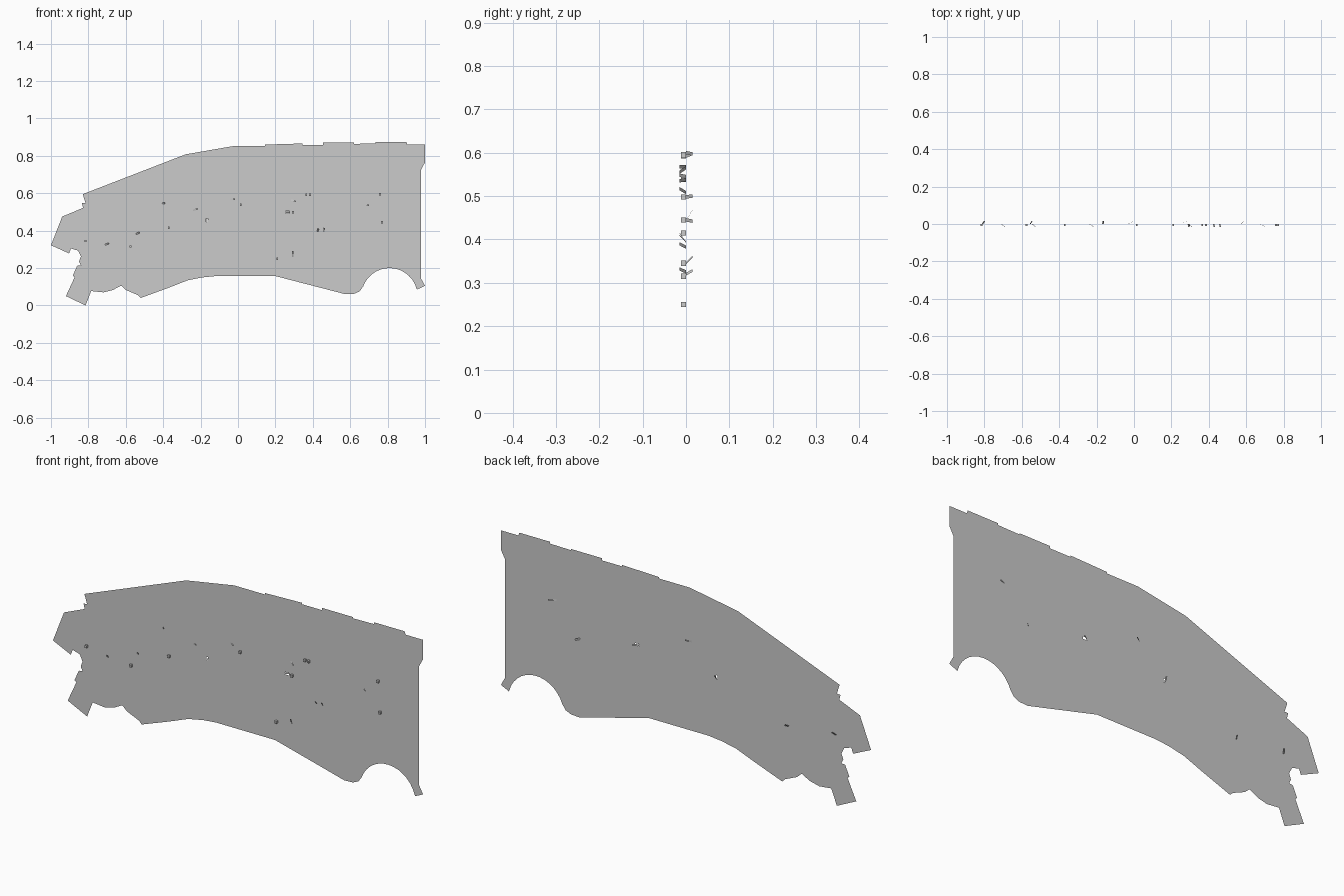
import bpy, bmesh, math
from mathutils import Vector


def arc(cx, cz, r, a0, a1, n=14):
    return [(cx + r * math.cos(math.radians(a0 + (a1 - a0) * i / n)),
             cz + r * math.sin(math.radians(a0 + (a1 - a0) * i / n))) for i in range(n + 1)]


# Panel outline in the x-z plane, clockwise from the upper left corner
outline = [(-.83, .595), (-.28, .808), (-.02, .853), (.145, .853), (.145, .86),
           (.345, .866), (.345, .859), (.455, .859), (.455, .87), (.62, .87),
           (.62, .864), (.735, .866), (.735, .875), (.9, .875), (.905, .86),
           (1, .86), (1, .765), (.978, .725), (.978, .145), (1, .105), (.957, .085)]
# Round cut-out at the lower right
outline += arc(.81, .05, .15, 16, 160)
outline += [(.65, .075), (.62, .062), (.575, .06), (.2, .157), (-.12, .157),
            (-.19, .15), (-.27, .134), (-.37, .095), (-.52, .04), (-.535, .055),
            (-.6, .083), (-.625, .106), (-.67, .082), (-.72, .07), (-.785, .077),
            (-.815, 0), (-.92, .05), (-.873, .152), (-.883, .16), (-.86, .212),
            (-.84, .215), (-.85, .235), (-.84, .262), (-.855, .293), (-.893, .305),
            (-.903, .278), (-1, .322), (-.94, .475), (-.828, .522), (-.835, .547),
            (-.815, .548)]

# Small slots through the panel: x, z, width, height
slots = [(-.166, .455, .01, .018), (.265, .498, .022, .012)]

curve = bpy.data.curves.new("panel", 'CURVE')
curve.dimensions = '2D'
curve.fill_mode = 'BOTH'


def loop(points):
    s = curve.splines.new('POLY')
    s.points.add(len(points) - 1)
    for p, (x, z) in zip(s.points, points):
        p.co = (x, z, 0, 1)
    s.use_cyclic_u = True


loop(outline)
for x, z, w, h in slots:
    loop([(x + a * w / 2, z + b * h / 2) for a, b in ((-1, -1), (1, -1), (1, 1), (-1, 1))])
panel = bpy.data.objects.new("panel", curve)
bpy.context.collection.objects.link(panel)
panel.rotation_euler.x = math.pi / 2
bpy.context.view_layer.objects.active = panel
panel.select_set(True)
bpy.ops.object.convert(target='MESH')
bpy.ops.object.transform_apply(location=False, rotation=True, scale=False)


def finish(bm, name):
    mesh = bpy.data.meshes.new(name)
    bm.to_mesh(mesh)
    bm.free()
    bpy.context.collection.objects.link(bpy.data.objects.new(name, mesh))


# Small studs on the front face: x, z
bm = bmesh.new()
for x, z in [(-.815, .345), (-.575, .315), (-.37, .415), (.015, .538), (.21, .25),
             (.365, .592), (.385, .592), (.77, .445), (.76, .595), (.295, .498)]:
    r = bmesh.ops.create_cube(bm, size=1)
    bmesh.ops.scale(bm, vec=(.01, .012, .012), verts=r['verts'])
    bmesh.ops.translate(bm, vec=(x, -.006, z), verts=r['verts'])
finish(bm, "studs")

# Thin bent tabs: x and z of the root, x and z of the tip, y of the tip
tabs = [(-.81, .345, -.80, .36, .015), (-.71, .325, -.69, .332, -.015),
        (-.555, .32, -.545, .328, .015), (-.545, .382, -.527, .39, -.015),
        (-.405, .545, -.39, .548, -.015), (-.24, .508, -.215, .517, -.015),
        (-.166, .443, -.164, .468, .015), (-.04, .567, -.015, .567, -.015),
        (-.03, .592, -.005, .598, .015), (.292, .26, .294, .29, -.015),
        (.255, .498, .28, .5, .015), (.285, .565, .31, .555, -.015),
        (.425, .395, .43, .41, -.015), (.458, .393, .462, .415, -.015),
        (.572, .445, .588, .442, .015), (.675, .538, .7, .535, -.015),
        (.7, .6, .735, .597, .015)]
bm = bmesh.new()
for x0, z0, x1, z1, y in tabs:
    root, tip = Vector((x0, 0, z0)), Vector((x1, y, z1))
    side = Vector((z0 - z1, 0, x1 - x0)).normalized() * .004
    bm.faces.new([bm.verts.new(v) for v in (root - side, tip - side, tip + side, root + side)])
finish(bm, "tabs")
